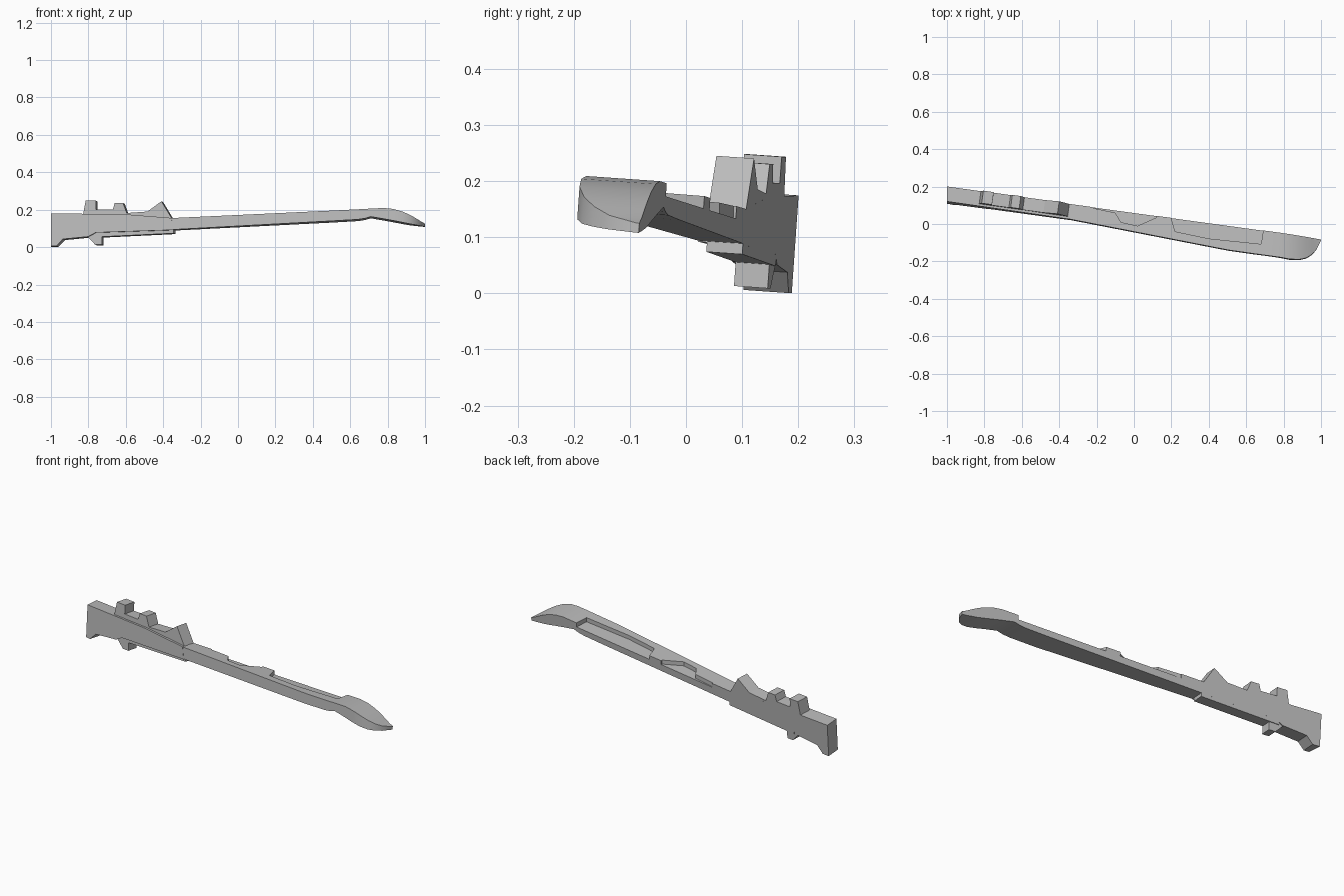
import bpy
import bmesh
import math

old = bpy.data.objects.get("Cube")
if old:
    bpy.data.objects.remove(old, do_unlink=True)

ROLL, YAW = 0.07, 0.14

grey = bpy.data.materials.new("plain grey")
grey.use_nodes = True
grey.diffuse_color = (0.5, 0.5, 0.5, 1)
bsdf = grey.node_tree.nodes["Principled BSDF"]
bsdf.inputs["Base Color"].default_value = (0.5, 0.5, 0.5, 1)
bsdf.inputs["Roughness"].default_value = 0.7


def place(x, z, depth, front):
    """Point on a side profile, set 'depth' in front of the flat back plane."""
    back = 0.06 - YAW * x + ROLL * (z - 0.17)
    return (max(-1, x), back - depth, z - ROLL * (front - depth))


def finish(name, bm):
    bmesh.ops.recalc_face_normals(bm, faces=bm.faces)
    mesh = bpy.data.meshes.new(name)
    bm.to_mesh(mesh)
    bm.free()
    obj = bpy.data.objects.new(name, mesh)
    bpy.context.collection.objects.link(obj)
    mesh.materials.append(grey)
    return obj


def prism(bottom, top):
    """Solid between two matching loops of points."""
    bm = bmesh.new()
    a = [bm.verts.new(p) for p in bottom]
    b = [bm.verts.new(p) for p in top]
    bm.faces.new(a)
    bm.faces.new(b)
    for i in range(len(a)):
        j = (i + 1) % len(a)
        bm.faces.new((a[i], a[j], b[j], b[i]))
    return bm


def slab(name, profile, near, far=0.0):
    """Side profile pushed out across the thickness, square to the back plane."""
    rear = [place(x - YAW * far, z, far, near) for x, z in profile]
    rear = [(p[0], p[1] - YAW * YAW * far, p[2]) for p in rear]
    front = [place(x - YAW * near, z, near, near) for x, z in profile]
    front = [(p[0], p[1] - YAW * YAW * near, p[2]) for p in front]
    return finish(name, prism(rear, front))


# Handle body
slab("handle", [(-1, 0.18), (-0.6, 0.176), (-0.345, 0.156), (-0.335, 0.092),
                (-0.75, 0.078), (-0.79, 0.056), (-0.925, 0.043),
                (-0.96, 0.006), (-1, 0.006)], 0.08)

# Raised pieces on top of the handle
slab("rear_lug", [(-0.82, 0.17), (-0.805, 0.248), (-0.75, 0.248), (-0.75, 0.17)], 0.067)
slab("top_rail", [(-0.76, 0.15), (-0.76, 0.201), (-0.66, 0.201), (-0.65, 0.235),
                  (-0.605, 0.235), (-0.585, 0.181), (-0.585, 0.15)], 0.067)
slab("front_ramp", [(-0.59, 0.15), (-0.59, 0.182), (-0.475, 0.19),
                    (-0.4, 0.245), (-0.345, 0.154)], 0.067)

# Lower rail and catch
slab("lower_rail", [(-0.77, 0.09), (-0.77, 0.053), (-0.335, 0.074), (-0.335, 0.1)], 0.064)
slab("lower_lug", [(-0.8, 0.06), (-0.755, 0.013), (-0.718, 0.013), (-0.718, 0.075),
                   (-0.78, 0.075)], 0.064, 0.004)

# Blade: sections of (x, thickness, top, bottom)
sections = [(-0.36, 0.08, 0.155, 0.093), (0.5, 0.13, 0.195, 0.14),
            (0.64, 0.131, 0.202, 0.148), (0.68, 0.131, 0.204, 0.154),
            (0.71, 0.131, 0.206, 0.163), (0.78, 0.131, 0.209, 0.151),
            (0.83, 0.133, 0.204, 0.142), (0.88, 0.128, 0.19, 0.132),
            (0.92, 0.113, 0.172, 0.124), (0.95, 0.09, 0.155, 0.119),
            (0.975, 0.058, 0.139, 0.114), (1, 0.004, 0.125, 0.108)]
bm = bmesh.new()
rings = []
for x, t, top, low in sections:
    corners = [(top, 0), (top, t), (low, t), (low, 0)]
    rings.append([bm.verts.new(place(x, z, d, t)) for z, d in corners])
for a, b in zip(rings, rings[1:]):
    for i in range(4):
        j = (i + 1) % 4
        bm.faces.new((a[i], a[j], b[j], b[i]))
bm.faces.new(rings[0])
bm.faces.new(rings[-1])
blade = finish("blade", bm)


# Shallow pockets in the top of the blade, open to the back
def pocket(name, outline):
    floor = []
    for x, y in outline:
        front = 0.03 - 0.2 * (x + 0.35)
        floor.append((x, y, 0.133 + 0.0476 * (x + 0.35) - ROLL * (y - front)))
    cutter = finish(name, prism(floor, [(x, y, 0.3) for x, y, z in floor]))
    cutter.hide_render = True
    cut = blade.modifiers.new(name, "BOOLEAN")
    cut.operation = "DIFFERENCE"
    cut.solver = "EXACT"
    cut.object = cutter
    return cutter


cutters = [
    pocket("rear_pocket", [(-0.23, 0.14), (-0.22, 0.085), (-0.1, 0.06), (-0.07, 0.01),
                           (0.02, -0.01), (0.12, 0.035), (0.13, 0.1)]),
    pocket("long_pocket", [(0.19, 0.1), (0.2, 0.03), (0.22, -0.04), (0.4, -0.078),
                           (0.68, -0.107), (0.69, -0.04), (0.7, 0.03)]),
]
bpy.context.view_layer.objects.active = blade
blade.select_set(True)
for cutter in cutters:
    cutter.select_set(False)
    bpy.ops.object.modifier_apply(modifier=cutter.name)
    bpy.data.objects.remove(cutter, do_unlink=True)

# Smooth the curved tip, keep the edges crisp
bpy.ops.object.select_all(action="DESELECT")
blade.select_set(True)
bpy.ops.object.shade_smooth_by_angle(angle=math.radians(30))
